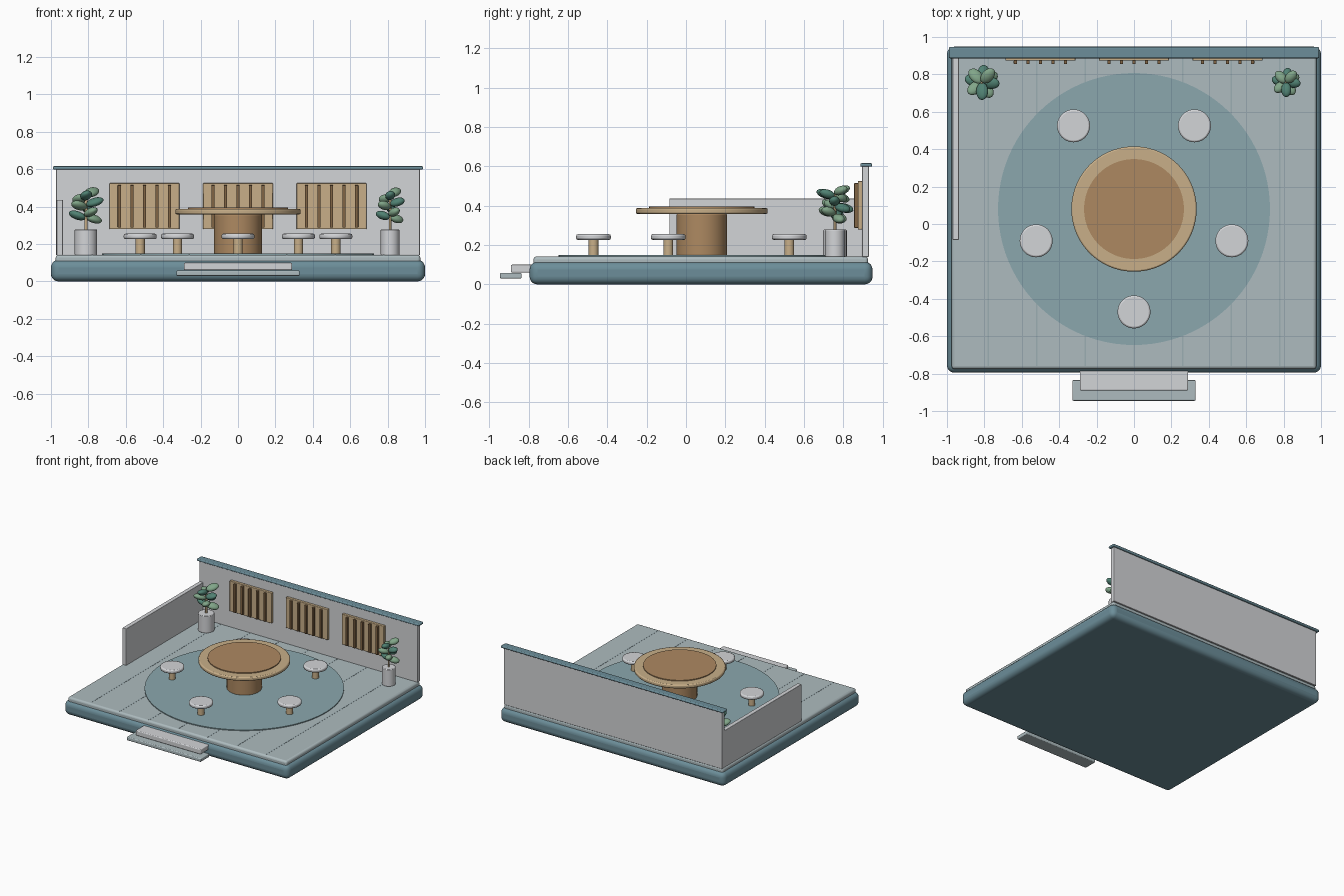
import bpy
from math import pi, cos, sin, radians

if "Cube" in bpy.data.objects:
    bpy.data.objects.remove(bpy.data.objects["Cube"])


def mat(name, r, g, b):
    m = bpy.data.materials.new(name)
    m.diffuse_color = (r, g, b, 1)
    m.use_nodes = True
    m.node_tree.nodes["Principled BSDF"].inputs["Base Color"].default_value = m.diffuse_color
    return m


TEAL = mat("teal", 0.15, 0.27, 0.32)
DECK = mat("deck_grey", 0.42, 0.50, 0.52)
SEAM = mat("seam", 0.33, 0.42, 0.45)
RUG = mat("rug_teal", 0.26, 0.39, 0.42)
WHITE = mat("off_white", 0.65, 0.66, 0.68)
SAND = mat("light_wood", 0.58, 0.43, 0.25)
WOOD = mat("wood", 0.42, 0.25, 0.12)
DARK = mat("dark_wood", 0.22, 0.13, 0.06)
GREENS = [mat("leaf_light", 0.22, 0.38, 0.25), mat("leaf_dark", 0.08, 0.22, 0.17)]


def finish(o, name, m, bevel=0, seg=3):
    o.name = name
    o.data.materials.append(m)
    if bevel:
        b = o.modifiers.new("bevel", 'BEVEL')
        b.width, b.segments, b.limit_method = bevel, seg, 'ANGLE'
    bpy.ops.object.shade_smooth_by_angle(angle=radians(40))
    return o


def box(name, x, y, z, m, bevel=0, seg=3):
    """Box given as (min, max) ranges on each axis."""
    bpy.ops.mesh.primitive_cube_add(size=1, location=[sum(r) / 2 for r in (x, y, z)])
    o = bpy.context.object
    o.scale = [r[1] - r[0] for r in (x, y, z)]
    bpy.ops.object.transform_apply(location=False, rotation=False, scale=True)
    return finish(o, name, m, bevel, seg)


def disc(name, x, y, r, z0, z1, m, bevel=0, sides=48):
    bpy.ops.mesh.primitive_cylinder_add(vertices=sides, radius=r, depth=z1 - z0,
                                        location=(x, y, (z0 + z1) / 2))
    return finish(bpy.context.object, name, m, bevel, 2)


# platform and deck
box("platform", (-1, 1), (-0.795, 0.948), (0, 0.115), TEAL, 0.04, 5)
box("deck", (-0.975, 0.975), (-0.775, 0.925), (0.09, 0.142), DECK, 0.015)
for i in range(-3, 4):
    box("deck_seam", (i * 0.26 - 0.004, i * 0.26 + 0.004), (-0.76, 0.89), (0.14, 0.143), SEAM)

# entry steps
box("upper_step", (-0.29, 0.29), (-0.89, -0.78), (0.06, 0.1), WHITE, 0.006)
box("lower_step", (-0.33, 0.33), (-0.945, -0.835), (0.03, 0.058), DECK, 0.006)

# walls
box("back_wall", (-0.972, 0.972), (0.895, 0.93), (0.14, 0.6), WHITE, 0.003)
box("wall_cap", (-0.99, 0.99), (0.886, 0.946), (0.598, 0.616), TEAL, 0.007)
box("side_wall", (-0.97, -0.936), (-0.085, 0.896), (0.14, 0.436), WHITE, 0.003)

# slatted wall panels
for px in (-0.5, 0, 0.5):
    box("wall_panel", (px - 0.187, px + 0.187), (0.873, 0.896), (0.279, 0.525), SAND, 0.004)
    for k in range(-2, 3):
        sx = px + k * 0.067
        box("panel_slat", (sx - 0.009, sx + 0.009), (0.855, 0.875), (0.287, 0.515), DARK, 0.003)

# rug and round table
CY = 0.08
disc("rug", 0, CY, 0.727, 0.14, 0.149, RUG, 0, 96)
disc("table_pedestal", 0, CY, 0.128, 0.145, 0.359, WOOD, 0.006, 64)
disc("table_top", 0, CY, 0.335, 0.358, 0.388, SAND, 0.008, 96)
disc("table_inlay", 0, CY, 0.267, 0.385, 0.395, WOOD, 0, 96)

# five stools around the table
for i in range(5):
    a = -pi / 2 + i * 2 * pi / 5
    x, y = 0.55 * cos(a), CY + 0.55 * sin(a)
    disc("stool_post", x, y, 0.025, 0.145, 0.23, SAND, 0, 32)
    disc("stool_seat", x, y, 0.088, 0.226, 0.255, WHITE, 0.009)

# potted plants
for px, s in ((-0.813, 1.0), (0.813, 0.83)):
    py = 0.757
    disc("pot", px, py, 0.06 * s, 0.14, 0.278, WHITE, 0.004)
    disc("plant_stem", px, py, 0.008 * s, 0.27, 0.46, SAND, 0, 12)
    for i in range(9):
        a = 0.5 + i * 2.4
        r = 0.047 * s
        bpy.ops.mesh.primitive_uv_sphere_add(
            segments=16, ring_count=10, radius=1,
            location=(px + r * cos(a), py + r * sin(a), 0.335 + i * 0.0178),
            rotation=(0.3, -0.3 if i % 3 else 0.25, a))
        o = bpy.context.object
        o.scale = (0.049 * s, 0.033 * s, 0.022)
        finish(o, "leaf", GREENS[i % 2])
